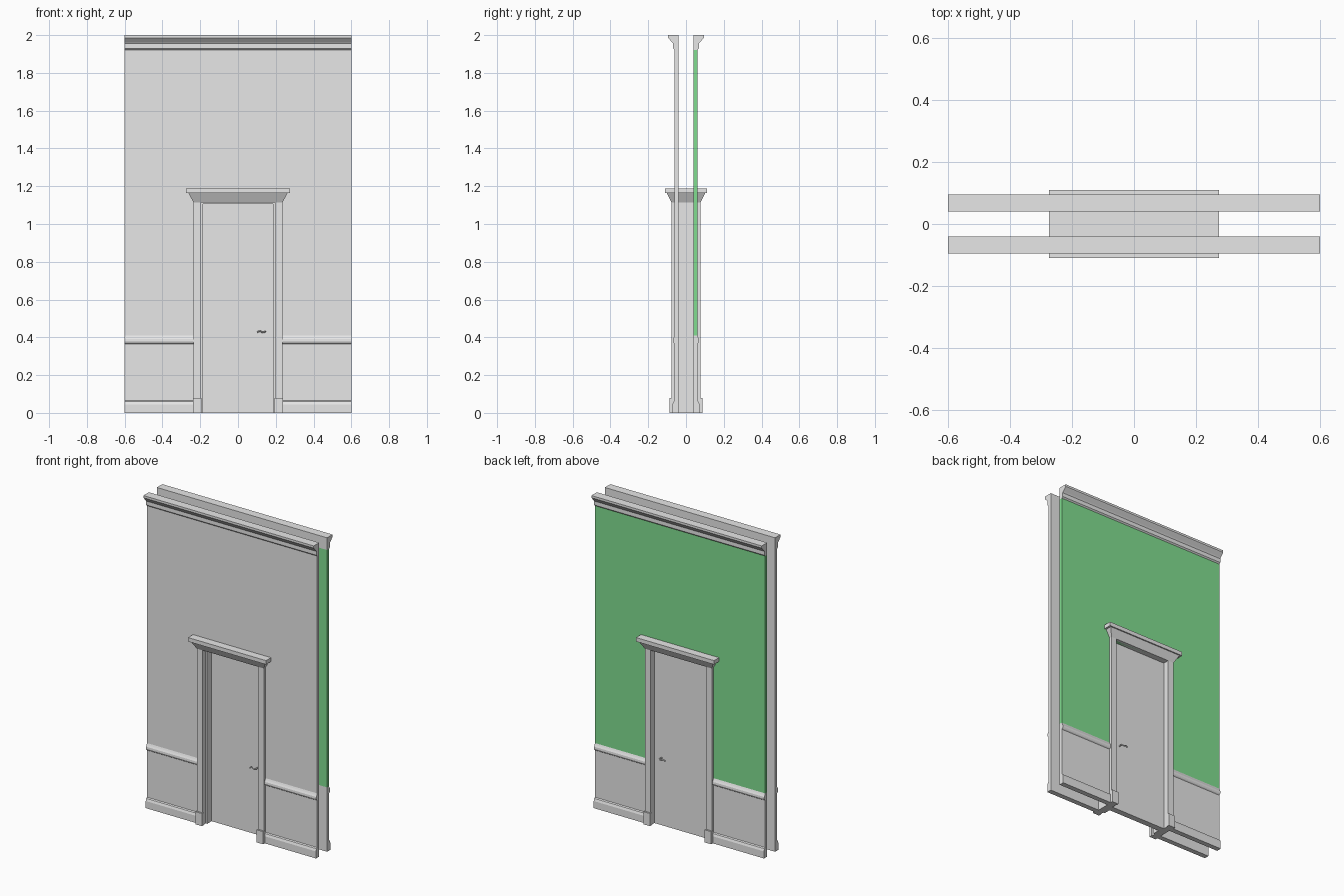
import bpy, bmesh
from mathutils import Vector

if "Cube" in bpy.data.objects:
    bpy.data.objects.remove(bpy.data.objects["Cube"], do_unlink=True)


def material(name, rgb):
    m = bpy.data.materials.new(name)
    m.use_nodes = True
    m.diffuse_color = (*rgb, 1)
    m.node_tree.nodes["Principled BSDF"].inputs["Base Color"].default_value = (*rgb, 1)
    return m


GREY = material("plain_grey", (0.8, 0.8, 0.8))
GREEN = material("wall_green", (0.22, 0.73, 0.28))


def finish(name, bm, mat):
    bmesh.ops.recalc_face_normals(bm, faces=bm.faces)
    mesh = bpy.data.meshes.new(name)
    bm.to_mesh(mesh)
    bm.free()
    mesh.materials.append(mat)
    obj = bpy.data.objects.new(name, mesh)
    bpy.context.collection.objects.link(obj)
    return obj


def moulding(name, profile, x0, x1, side=1, mat=GREY):
    """Run a (depth, height) profile along x; side mirrors it front to back."""
    bm = bmesh.new()
    face = bm.faces.new([bm.verts.new((x0, side * y, z)) for y, z in profile])
    ext = bmesh.ops.extrude_face_region(bm, geom=[face])
    verts = [v for v in ext["geom"] if isinstance(v, bmesh.types.BMVert)]
    bmesh.ops.translate(bm, verts=verts, vec=(x1 - x0, 0, 0))
    return finish(name, bm, mat)


def box(name, x0, x1, y0, y1, z0, z1, mat=GREY):
    return moulding(name, [(y0, z0), (y1, z0), (y1, z1), (y0, z1)], x0, x1, 1, mat)


HALF, IN, OUT = 0.6, 0.04, 0.06      # wall half width, inner and outer depth
DOOR, CASE = 0.196, 0.236            # opening and casing half widths
HEAD = 1.115                         # top of the opening
RAIL, CROWN = 0.41, 1.922            # bottom and top of the plain wall

baseboard = [(IN, 0), (0.072, 0), (0.072, 0.045), (0.067, 0.06), (OUT, 0.065), (IN, 0.065)]
chair_rail = [(IN, 0.365), (OUT, 0.365), (0.066, 0.37), (0.07, 0.378), (0.069, 0.39),
              (0.064, 0.4), (OUT, RAIL), (IN, RAIL)]
cornice = [(IN, CROWN), (OUT, CROWN), (0.068, 0.008 + CROWN), (0.068, 1.955),
           (0.074, 1.963), (0.092, 1.982), (0.095, 1.986), (0.095, 2), (IN, 2)]

# Two wall leaves, each with wainscot and mouldings
for label, side, paint in (("front", -1, GREY), ("back", 1, GREEN)):
    def leaf(part, x0, x1, z0, z1, mat):
        rect = [(IN, z0), (OUT, z0), (OUT, z1), (IN, z1)]
        moulding(f"{label}_{part}", rect, x0, x1, side, mat)

    for hand, x0, x1 in (("right", -HALF, -CASE), ("left", CASE, HALF)):
        moulding(f"{label}_{hand}_baseboard", baseboard, x0, x1, side)
        leaf(f"{hand}_wainscot", x0, x1, 0.065, 0.365, GREY)
        moulding(f"{label}_{hand}_chair_rail", chair_rail, x0, x1, side)
        leaf(f"{hand}_wall", x0, x1, RAIL, HEAD, paint)
    leaf("upper_wall", -HALF, HALF, HEAD, CROWN, paint)
    moulding(f"{label}_cornice", cornice, -HALF, HALF, side)

# Door casing posts, plinth blocks and stops
for hand, s in (("right", -1), ("left", 1)):
    def post(part, a, b, y0, y1, z0, z1):
        box(f"{hand}_{part}", min(s * a, s * b), max(s * a, s * b), y0, y1, z0, z1)

    post("casing", DOOR, CASE, -0.077, 0.077, 0, HEAD)
    post("front_plinth", DOOR - 0.004, CASE + 0.003, -0.088, -0.07, 0, 0.08)
    post("back_plinth", DOOR - 0.004, CASE + 0.003, 0.07, 0.088, 0, 0.08)
    post("door_stop", 0.186, DOOR, -0.045, 0.002, 0, HEAD)
box("top_door_stop", -DOOR, DOOR, -0.045, 0.002, HEAD - 0.01, HEAD)
box("door", -DOOR, DOOR, 0.0, 0.038, 0, HEAD)

# Flared hood above the door
bm = bmesh.new()
rings = []
for x, y, z in ((CASE, 0.077, HEAD), (0.262, 0.102, 1.163), (0.275, 0.11, 1.163), (0.275, 0.11, 1.188)):
    rings.append([bm.verts.new((sx * x, sy * y, z))
                  for sx, sy in ((-1, -1), (1, -1), (1, 1), (-1, 1))])
for low, high in zip(rings, rings[1:]):
    for i in range(4):
        j = (i + 1) % 4
        bm.faces.new((low[i], low[j], high[j], high[i]))
bm.faces.new(rings[0])
bm.faces.new(rings[-1])
finish("door_hood", bm, GREY)

# Wavy lever handles on both door faces
for label, face, d in (("front", 0.0, -1), ("back", 0.038, 1)):
    curve = bpy.data.curves.new(f"{label}_lever", "CURVE")
    curve.dimensions = "3D"
    curve.bevel_depth = 0.004
    curve.bevel_resolution = 1
    curve.resolution_u = 4
    curve.use_fill_caps = True
    path = [(0.143, 0, 0.43), (0.143, 0.022, 0.43), (0.132, 0.026, 0.426),
            (0.115, 0.026, 0.433), (0.102, 0.026, 0.427)]
    spline = curve.splines.new("BEZIER")
    spline.bezier_points.add(len(path) - 1)
    for point, (x, y, z) in zip(spline.bezier_points, path):
        point.co = Vector((x, face + d * y, z))
        point.handle_left_type = point.handle_right_type = "AUTO"
    curve.materials.append(GREY)
    lever = bpy.data.objects.new(f"{label}_lever", curve)
    bpy.context.collection.objects.link(lever)
